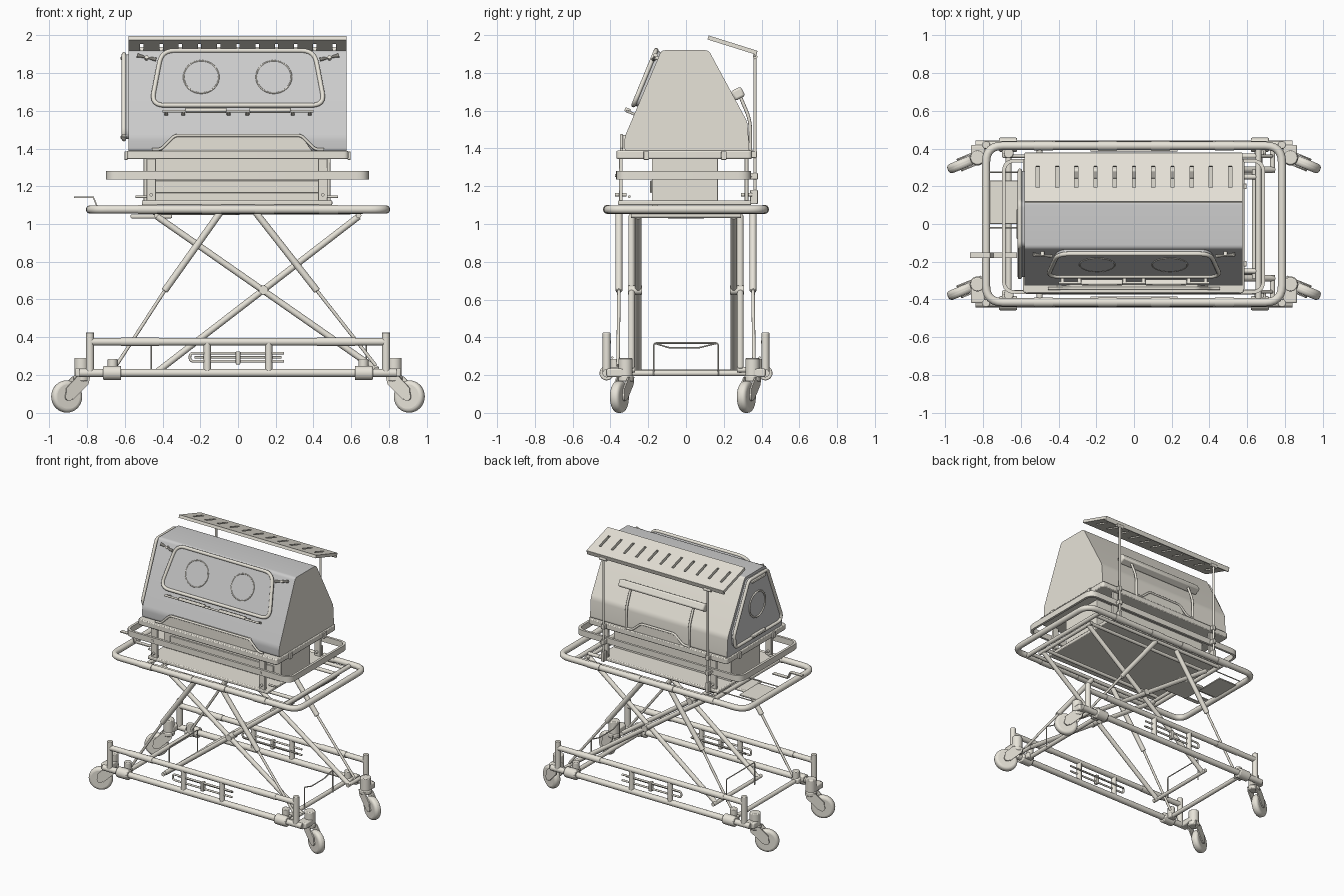
import bpy, bmesh, math
from mathutils import Vector as V, Matrix

if "Cube" in bpy.data.objects:
    bpy.data.objects.remove(bpy.data.objects["Cube"])

S = (-1, 1)

def material(name, c):
    m = bpy.data.materials.new(name)
    m.diffuse_color = (*c, 1)
    m.use_nodes = True
    m.node_tree.nodes["Principled BSDF"].inputs["Base Color"].default_value = m.diffuse_color
    return m
CREAM = material("cream_paint", (0.80, 0.77, 0.69))
GREY = material("grey_shell", (0.55, 0.55, 0.56))

def finish(name, bm, bevel=0, segs=2):
    bmesh.ops.recalc_face_normals(bm, faces=bm.faces)
    me = bpy.data.meshes.new(name)
    bm.to_mesh(me); bm.free()
    me.materials.append(CREAM)
    ob = bpy.data.objects.new(name, me)
    bpy.context.collection.objects.link(ob)
    if bevel:
        m = ob.modifiers.new("bevel", 'BEVEL')
        m.width, m.segments, m.limit_method, m.angle_limit = bevel, segs, 'ANGLE', math.radians(40)
    return ob

def box(name, x, y, z, bevel=0, M=Matrix()):
    bm = bmesh.new()
    c = [(a[0] + a[1]) / 2 for a in (x, y, z)]
    d = [abs(a[1] - a[0]) for a in (x, y, z)]
    bmesh.ops.create_cube(bm, size=1, matrix=M @ Matrix.Translation(c) @ Matrix.Diagonal((*d, 1)))
    return finish(name, bm, bevel)

def rod(name, a, b, r, r2=None, n=20, bevel=0, segs=2):
    a, b = V(a), V(b)
    bm = bmesh.new()
    M = Matrix.Translation((a + b) / 2) @ (b - a).to_track_quat('Z', 'Y').to_matrix().to_4x4()
    bmesh.ops.create_cone(bm, cap_ends=True, segments=n, radius1=r, radius2=r2 or r, depth=(b - a).length, matrix=M)
    return finish(name, bm, bevel, segs)

def fillet(pts, r, closed=True, n=6):
    pts = [V(p) for p in pts]
    out = []
    for i, c in enumerate(pts):
        if not closed and i in (0, len(pts) - 1):
            out.append(c); continue
        a = c + (pts[i - 1] - c).normalized() * r
        b = c + (pts[(i + 1) % len(pts)] - c).normalized() * r
        out += [a * (1 - t) ** 2 + c * 2 * t * (1 - t) + b * t * t for t in (k / n for k in range(n + 1))]
    return out

def tube(name, pts, r, closed=False, M=Matrix()):
    cu = bpy.data.curves.new(name, 'CURVE')
    cu.dimensions, cu.bevel_depth, cu.bevel_resolution, cu.use_fill_caps = '3D', r, 4, True
    sp = cu.splines.new('POLY')
    sp.points.add(len(pts) - 1)
    for p, q in zip(sp.points, pts):
        p.co = (*(M @ V(q).to_3d()), 1)
    sp.use_cyclic_u = closed
    tmp = bpy.data.objects.new(name, cu)
    bpy.context.collection.objects.link(tmp)
    bpy.context.view_layer.update()
    bm = bmesh.new()
    bm.from_mesh(tmp.evaluated_get(bpy.context.evaluated_depsgraph_get()).to_mesh())
    bpy.data.objects.remove(tmp)
    return finish(name, bm)

def prism(name, pts, h0, h1, M=Matrix(), bevel=0, inner=None):
    """Extrude a 2D outline along local z; inner makes it a hollow band."""
    bm = bmesh.new()
    loops = [[bm.verts.new(M @ V((p[0], p[1], h))) for p in pl] for pl in ([pts, inner] if inner else [pts]) for h in (h0, h1)]
    def bridge(a, b):
        for i in range(len(a)):
            bm.faces.new((a[i - 1], a[i], b[i], b[i - 1]))
    bridge(loops[0], loops[1])
    if inner:
        bridge(loops[2], loops[3]); bridge(loops[0], loops[2]); bridge(loops[1], loops[3])
    else:
        bm.faces.new(loops[0]); bm.faces.new(loops[1])
    return finish(name, bm, bevel)

def frame(x, y, z, o=(0, 0, 0)):
    return Matrix.Translation(o) @ Matrix((x, y, z)).transposed().to_4x4()

def rect(x0, x1, y0, y1):
    return [(x0, y0), (x1, y0), (x1, y1), (x0, y1)]

def circle(cx, cy, r, n=32):
    return [(cx + r * math.cos(i * math.tau / n), cy + r * math.sin(i * math.tau / n)) for i in range(n)]

# Casters
for sx in S:
    for py in (0.352, -0.32):
        p = V((sx * 0.83, py, 0))
        d = V((sx * 0.92, -0.38, 0)).normalized()
        w = V((-d.y, d.x, 0))
        c = p + d * 0.085 + V((0, 0, 0.085))
        rod("caster_tire", c - w * 0.026, c + w * 0.026, 0.085, n=36, bevel=0.02, segs=4)
        rod("caster_hub", c - w * 0.036, c + w * 0.036, 0.022)
        for s in S:
            prism("caster_fork", [(-0.035, 0.19), (-0.025, 0.15), (0.06, 0.07), (0.105, 0.075), (0.10, 0.13), (0.04, 0.19)],
                  s * 0.028, s * 0.036, frame(d, (0, 0, 1), w, p))
        rod("caster_crown", p + V((0, 0, 0.165)), p + V((0, 0, 0.2)), 0.042, bevel=0.008)
        rod("caster_sleeve", p + V((0, 0, 0.19)), p + V((0, 0, 0.29)), 0.038, bevel=0.006)
        box("caster_mount", (sx * 0.79, sx * 0.865), (py, math.copysign(0.42, py)), (0.19, 0.235), 0.008)

# Lower frame sides
for sy in S:
    y = sy * 0.42
    rod("lower_rail", (-0.84, y, 0.21), (0.84, y, 0.21), 0.022)
    rod("guard_rail", (-0.785, y, 0.375), (0.785, y, 0.375), 0.02)
    for sx in S:
        rod("corner_post", (sx * 0.785, y, 0.2), (sx * 0.785, y, 0.425), 0.021, bevel=0.004)
        rod("guard_post", (sx * 0.163, y, 0.2), (sx * 0.163, y, 0.375), 0.019)
        rod("guard_sleeve", (sx * 0.42, y, 0.375), (sx * 0.62, y, 0.375), 0.023)
        rod("rail_clamp", (sx * 0.62, y, 0.21), (sx * 0.715, y, 0.21), 0.038, bevel=0.006)
        rod("strut_foot", (sx * 0.665, sy * 0.375, 0.21), (sx * 0.665, sy * 0.375, 0.285), 0.026, bevel=0.005)
        box("strut_foot_bracket", (sx * 0.64, sx * 0.7), (sy * 0.35, sy * 0.42), (0.195, 0.235), 0.008)
    rod("leg_foot_pin", (0.735, sy * 0.27, 0.228), (0.735, sy * 0.42, 0.228), 0.014)
    tube("bottle_hook", fillet([(0.245, y, 0.315), (-0.255, y, 0.315), (-0.255, y, 0.272), (0.245, y, 0.272)], 0.02, False), 0.007)
    rod("bottle_hook_bar", (-0.23, y - sy * 0.03, 0.293), (0.23, y - sy * 0.03, 0.293), 0.006)
    box("bottle_hook_clip", (-0.012, 0.012), (y - 0.015, y + 0.015), (0.255, 0.325), 0.004)
for sx in S:
    rod("lower_crossbar", (sx * 0.665, -0.42, 0.21), (sx * 0.665, 0.42, 0.21), 0.016)
# Wire hoops
tube("left_hoop", fillet([(-0.46, -0.17, 0.2), (-0.46, -0.17, 0.37), (-0.46, 0.17, 0.37), (-0.46, 0.17, 0.2)], 0.012, False), 0.004)
tube("right_hoop", fillet([(0.68, -0.17, 0.2), (0.68, -0.17, 0.37), (0.68, -0.09, 0.345), (0.68, 0.07, 0.345),
                           (0.68, 0.17, 0.37), (0.68, 0.17, 0.2)], 0.012, False), 0.004)

# Scissor legs and struts
for sy in S:
    rod("scissor_leg_outer", (-0.43, sy * 0.288, 1.04), (0.74, sy * 0.288, 0.225), 0.017)
    rod("scissor_leg_inner", (0.64, sy * 0.253, 1.04), (-0.43, sy * 0.253, 0.215), 0.017)
    rod("scissor_pivot", (0.135, sy * 0.233, 0.65), (0.135, sy * 0.308, 0.65), 0.024)
    for top, mid, low in ((-0.095, -0.39, -0.645), (0.095, 0.42, 0.73)):
        a, b, c = V((top, sy * 0.355, 1.06)), V((mid, sy * 0.355, 0.645)), V((low, sy * 0.36, 0.25))
        rod("strut_body", a, b, 0.018, bevel=0.004)
        rod("strut_piston", b, c, 0.009)
for x, z in ((-0.43, 0.215), (-0.43, 1.045), (0.64, 1.045)):
    rod("scissor_crossbar", (x, -0.29, z), (x, 0.29, z), 0.014)

# Upper ring frame
tube("upper_ring", fillet([(x, y, 1.077) for x, y in rect(-0.785, 0.785, -0.415, 0.415)], 0.09), 0.022, True)
for sy in S:
    rod("deck_rail", (-0.45, sy * 0.25, 1.06), (0.66, sy * 0.25, 1.065), 0.013)
    rod("slide_rail", (-0.5, sy * 0.36, 1.065), (0.66, sy * 0.36, 1.065), 0.013)
    for x in (-0.48, 0.14, -0.14, 0.48):
        rod("ring_sleeve", (x - 0.05, sy * 0.415, 1.077), (x + 0.05, sy * 0.415, 1.077), 0.025)
for x in (-0.5, 0.66):
    rod("deck_crossbar", (x, -0.415, 1.07), (x, 0.415, 1.07), 0.016)
box("left_plate", (-0.77, -0.61), (0, 0.23), (1.07, 1.08), 0.003)
tube("left_plate_wire", fillet([(-0.5, -0.02, 1.085), (-0.785, -0.02, 1.085), (-0.785, 0.275, 1.085), (-0.5, 0.275, 1.085)], 0.03, False), 0.004)
box("release_box", (-0.57, -0.35), (-0.1, 0.1), (1.03, 1.05), 0.006)
L = frame((1, 0, 0), (0, 0, 1), (0, -1, 0))
prism("release_lever", [(-0.87, 1.138), (-0.77, 1.138), (-0.75, 1.09), (-0.62, 1.09), (-0.62, 1.097), (-0.745, 1.097), (-0.765, 1.145), (-0.87, 1.145)],
      0.15, 0.18, L)

# Base, bumper and rim
box("base_tray", (-0.51, 0.5), (-0.36, 0.345), (1.1, 1.125), 0.006)
box("base_block", (-0.5, 0.49), (-0.18, 0.17), (1.12, 1.35), 0.004)
box("base_front_panel", (-0.44, 0.43), (-0.19, -0.18), (1.165, 1.23), 0.003)
prism("bumper_band", fillet(rect(-0.7, 0.695, -0.37, 0.345), 0.07), 1.235, 1.28,
      inner=fillet(rect(-0.682, 0.677, -0.352, 0.327), 0.055))
for x in (-0.46, 0.45):
    for y in (-0.345, 0.32):
        box("bumper_bracket", (x - 0.025, x + 0.025), (y - 0.01, y + 0.01), (1.1, 1.35), 0.003)
        for z in (1.155, 1.257):
            rod("bracket_bolt", (x, y - 0.03, z), (x, y + 0.03, z), 0.009)
    rod("tray_pin", (x * 1.18, -0.3, 1.145), (x * 1.05, -0.3, 1.145), 0.007)
prism("hood_rim", fillet(rect(-0.59, 0.585, -0.368, 0.35), 0.025), 1.345, 1.388, bevel=0.006)
for y in (-0.21, 0.2):
    for x in (-0.594, 0.589):
        box("rim_latch", (x - 0.008, x + 0.008), (y - 0.015, y + 0.015), (1.34, 1.385), 0.003)

# Hood, grey on the front, top and left end
E = frame((0, -1, 0), (0, 0, 1), (-1, 0, 0))
prof = fillet([(0.325, 1.385), (0.325, 1.46), (0.13, 1.92), (-0.12, 1.92), (-0.325, 1.54), (-0.335, 1.385)], 0.02)
hood = prism("hood", prof, -0.575, 0.58, E).data
hood.materials.append(GREY)
for f in hood.polygons:
    f.material_index = int(f.normal.y < -0.05 or f.normal.z > 0.95 or f.normal.x < -0.9)

def scoop(name, w, y, z, M):
    prism(name, [(-w - 0.075, 1.385), (-w, z), (w, z), (w + 0.06, 1.385)], y - 0.03, y, M, 0.004)
    tube(name + "_edge", fillet([(-w - 0.12, 1.395, y), (-w - 0.075, 1.395, y), (-w, z, y), (w, z, y), (w + 0.075, 1.395, y), (w + 0.12, 1.395, y)],
                                0.02, False), 0.008, M=M)
scoop("front_scoop", 0.335, 0.342, 1.47, L)
scoop("rear_scoop", 0.14, 0.342, 1.46, frame((-1, 0, 0), (0, 0, 1), (0, 1, 0)))

# Front door with ports
up = V((0, 0.19, 0.46)).normalized()
D = frame((1, 0, 0), up, (0, -up.z, up.y), (0, -0.194, 1.765))
door = fillet([(-0.405, 0.157), (0.405, 0.157), (0.46, -0.157), (-0.46, -0.157)], 0.07)
prism("front_door", door, 0, 0.026, D).data.materials[0] = GREY
tube("front_door_seal", [(*p, 0.026) for p in door], 0.012, True, D)
for x in (-0.195, 0.19):
    tube("front_port", [(*p, 0.026) for p in circle(x, 0.005, 0.093)], 0.004, True, D)
    prism("front_port_cover", circle(x, 0.005, 0.09), 0.02, 0.028, D).data.materials[0] = GREY
rod("door_hinge_rod", D @ V((-0.4, -0.2, 0.045)), D @ V((0.4, -0.2, 0.045)), 0.007)
for sx in S:
    box("door_handle", (sx * 0.06, sx * 0.28), (-0.205, -0.183), (0.03, 0.06), 0.006, D)
    for x in (0.05, 0.29, 0.38):
        box("hinge_block", (sx * (x - 0.01), sx * (x + 0.01)), (-0.207, -0.193), (0, 0.05), 0.003, D)
    rod("latch_post", D @ V((sx * 0.485, 0.12, 0)), D @ V((sx * 0.485, 0.12, 0.025)), 0.01)
    for t in S:
        rod("latch_wing", D @ V((sx * 0.485, 0.12, 0.02)), D @ V((sx * 0.485 + t * 0.05, 0.12 + t * sx * 0.012, 0.02)), 0.004, 0.011, 10)

# Left end door with port
end = fillet([(-0.11, 1.9), (0.115, 1.9), (0.285, 1.49), (0.27, 1.45), (-0.27, 1.45), (-0.285, 1.55)], 0.025)
prism("end_door", end, 0.575, 0.6, E).data.materials[0] = GREY
tube("end_door_seal", [(*p, 0.605) for p in end], 0.012, True, E)
tube("end_port", [(*p, 0.602) for p in circle(0, 1.68, 0.095)], 0.006, True, E)
for z in (1.46, 1.88):
    box("end_hinge", (-0.622, -0.575), (-0.08, 0.08), (z - 0.01, z + 0.01), 0.004)

# Rear handle bar with tubes
B = frame((1, 0, 0), V((0, -0.205, 0.38)).normalized(), V((0, -0.38, -0.205)).normalized(), (0, 0.275, 1.69))
box("rear_bar", (-0.36, 0.36), (-0.028, 0.028), (-0.03, 0.03), 0.012, B)
for sx in S:
    tube("rear_tube", fillet([(sx * 0.265, 0.285, 1.68), (sx * 0.265, 0.34, 1.55), (sx * 0.265, 0.342, 1.37)], 0.05, False), 0.009)

# Slotted shade on two posts
T = frame((1, 0, 0), V((0, -0.255, 0.08)).normalized(), V((0, -0.08, -0.255)).normalized(), (0, 0.375, 1.918))
edges = [-0.592] + [-0.51 + 0.102 * i for i in range(11)] + [0.587]
h = (0, 0.022)
box("shade_lower_strip", (-0.58, 0.575), (0, 0.07), h, 0, T)
box("shade_upper_strip", (-0.58, 0.575), (0.19, 0.267), h, 0, T)
for i, (a, b) in enumerate(zip(edges, edges[1:])):
    box("shade_slat", (a + (0.009 if i else 0.012), b - (0.009 if i < 11 else 0.012)), (0.07, 0.19), h, 0, T)
box("shade_lip", (-0.58, 0.575), (-0.004, 0.008), (0, 0.035), 0.002, T)
for sx in S:
    x = sx * 0.44
    rod("shade_post", (x, 0.366, 1.13), (x, 0.366, 1.9), 0.008)
    box("shade_post_clamp", (x - 0.015, x + 0.015), (0.335, 0.38), (1.235, 1.27), 0.004)
    box("shade_post_foot", (x - 0.012, x + 0.012), (0.34, 0.38), (1.105, 1.18), 0.004)
    box("shade_post_guide", (x - 0.015, x + 0.015), (0.34, 0.376), (1.35, 1.385), 0.004)
    rod("shade_pivot", (x - 0.03, 0.366, 1.885), (x + 0.03, 0.366, 1.885), 0.012)

# Smooth shading with sharp edges kept
bpy.ops.object.select_all(action='SELECT')
bpy.context.view_layer.objects.active = bpy.context.selected_objects[0]
bpy.ops.object.shade_smooth_by_angle(angle=math.radians(35))
